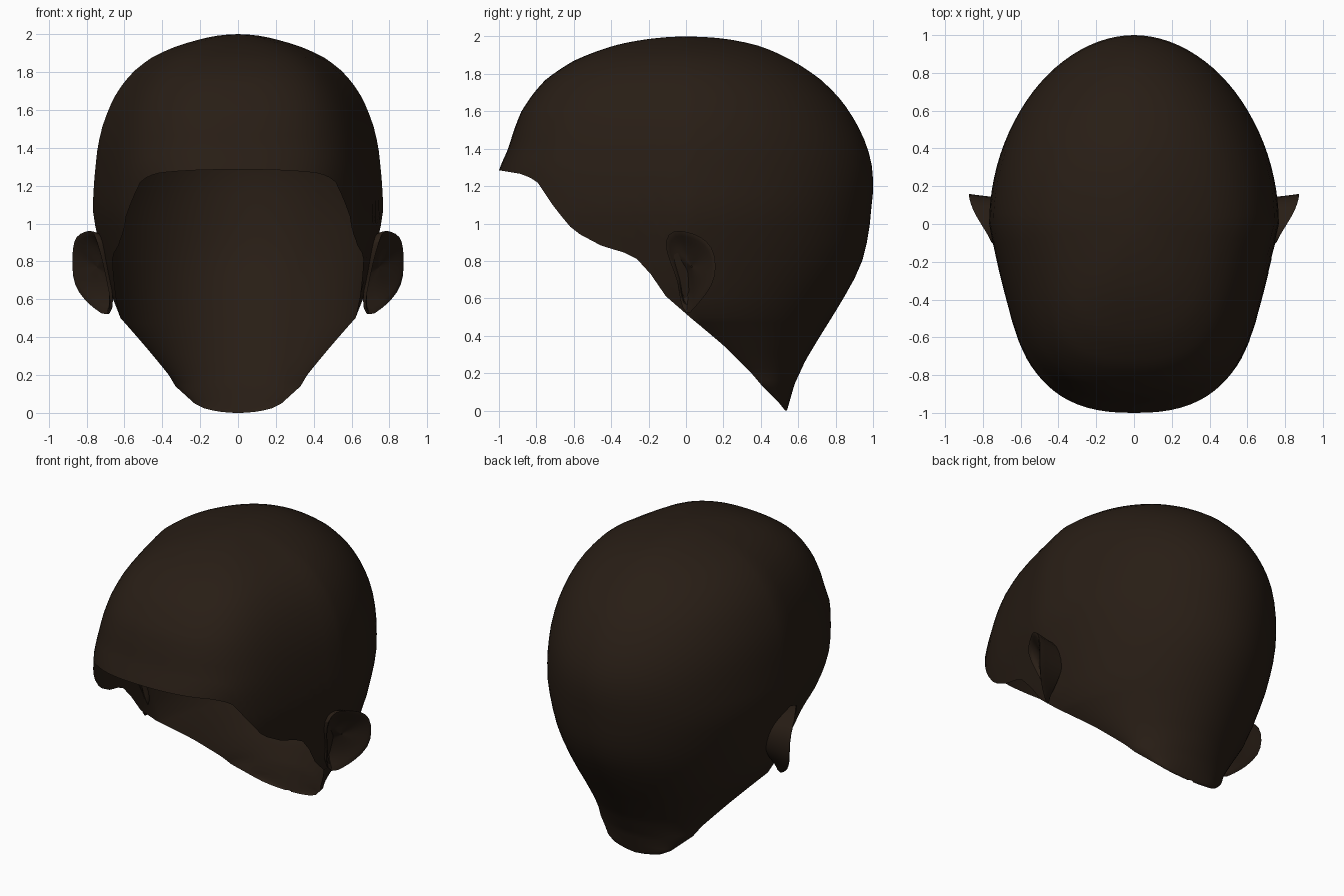
import bpy, bmesh
from math import sin, cos, pi, sqrt

if "Cube" in bpy.data.objects:
    bpy.data.objects.remove(bpy.data.objects["Cube"])

mat = bpy.data.materials.new("dark_brown")
mat.diffuse_color = (0.021, 0.0125, 0.0075, 1)
mat.use_nodes = True
mat.node_tree.nodes["Principled BSDF"].inputs["Base Color"].default_value = mat.diffuse_color

def lerp(table, k):
    """Piecewise linear lookup in a list of (key, value), keys ascending."""
    if k <= table[0][0]:
        return table[0][1]
    for (a, va), (b, vb) in zip(table, table[1:]):
        if k <= b:
            return va + (vb - va) * (k - a) / (b - a)
    return table[-1][1]

def by_depth(pts):
    """Key (z, value) points by the square root of depth below the crown."""
    return sorted((sqrt(2 - z), v) for z, v in pts)

# Skull outlines against height
HALF_W = by_depth([(2, 0), (1.97, .21), (1.93, .34), (1.88, .45), (1.8, .555), (1.7, .635),
                   (1.6, .685), (1.5, .72), (1.4, .742), (1.2, .762), (1.05, .768), (.83, .72),
                   (.6, .66), (.5, .62), (.34, .48), (.2, .365), (.14, .33), (.05, .23),
                   (.02, .17), (.005, .09), (0, .02)])
FRONT = by_depth([(2, 0), (1.99, .17), (1.96, .35), (1.87, .6), (1.77, .75), (1.69, .82),
                  (1.6, .88), (1.5, .92), (1.4, .95), (1.29, 1)])
BACK = by_depth([(2, 0), (1.99, .19), (1.95, .39), (1.87, .57), (1.77, .72), (1.66, .83),
                 (1.54, .91), (1.41, .97), (1.28, 1), (1.17, 1), (.97, .98), (.83, .955),
                 (.68, .89), (.53, .8), (.27, .64), (.14, .58), (0, .54)])
CENTRE = by_depth([(.55, 0), (.5, .02), (.34, .21), (.2, .35), (.14, .4), (.05, .49), (0, .53)])
# Hairline height against y
HAIRLINE = [(-1, 1.285), (-.88, 1.265), (-.8, 1.23), (-.7, 1.08), (-.6, .96),
            (-.45, .88), (-.28, .83), (-.18, .72), (-.1, .6), (0, .5)]
NF, NB = 2.45, 1.95

def skin(a, u):
    """Point on the skull at angle a (0 = front) and root depth u."""
    c, s = cos(a), sin(a)
    n = NF if c > 0 else NB
    cy = lerp(CENTRE, u)
    reach = (lerp(FRONT, u) + cy) if c > 0 else (lerp(BACK, u) - cy)
    r = abs(c) ** (2 / n)
    temple = 1 - .08 * sin(pi * r) if c > 0 else 1   # hollow at the temples
    x = lerp(HALF_W, u) * temple * abs(s) ** (2 / n) * (1 if s >= 0 else -1)
    y = cy - reach * r * (1 if c >= 0 else -1)
    return x, y, 2 - u * u

def hem(a):
    c = cos(a)
    return sqrt(2 - (lerp(HAIRLINE, -c ** (2 / NF)) if c > 1e-6 else .5))

def finish(bm, name, angle):
    bmesh.ops.remove_doubles(bm, verts=bm.verts, dist=.0005)
    bmesh.ops.recalc_face_normals(bm, faces=bm.faces)
    me = bpy.data.meshes.new(name)
    bm.to_mesh(me)
    bm.free()
    me.materials.append(mat)
    ob = bpy.data.objects.new(name, me)
    bpy.context.collection.objects.link(ob)
    bpy.ops.object.select_all(action='DESELECT')
    ob.select_set(True)
    bpy.context.view_layer.objects.active = ob
    bpy.ops.object.shade_smooth_by_angle(angle=angle)
    return ob

def patch(bm, rows):
    grid = [[bm.verts.new(p) for p in r] for r in rows]
    for r, q in zip(grid, grid[1:]):
        for i in range(len(r) - 1):
            bm.faces.new((r[i], r[i + 1], q[i + 1], q[i]))

# Scalp: open shell from crown to hairline, plus the nape below the ears
COLS, ROWS, NAPE = 96, 28, 24
bm = bmesh.new()
angles = [2 * pi * i / COLS for i in range(COLS + 1)]
patch(bm, [[skin(a, max(.001, hem(a) * j / ROWS)) for a in angles] for j in range(ROWS + 1)])
back = angles[COLS // 4:3 * COLS // 4 + 1]
u0, u1 = sqrt(1.5), sqrt(2)
patch(bm, [[skin(a, u0 + (u1 - u0) * (1 - (1 - j / NAPE) ** 1.5)) for a in back]
           for j in range(NAPE + 1)])
finish(bm, "scalp", pi / 3)

# Ears: flared rim, hollow front and a back wall running into the scalp
RIM = [(-.13, .92, .755), (-.07, .975, .775), (0, .965, .82), (.08, .94, .865), (.15, .88, .882),
       (.17, .77, .885), (.15, .67, .875), (.09, .59, .82), (.045, .54, .765), (0, .485, .69),
       (-.04, .59, .68), (-.04, .68, .70), (-.09, .79, .72)]

def ring(scale, dx, x=None):
    cy, cz = .03, .77
    return [(dx + px if x is None else x, cy + (py - cy) * scale, cz + (pz - cz) * scale)
            for py, pz, px in RIM]

for side, label in ((1, "left"), (-1, "right")):
    bm = bmesh.new()
    loops = [ring(.8, 0, .68), ring(.93, -.035), ring(1, 0), ring(.84, -.015),
             ring(.55, -.055), ring(.02, 0, .745)]
    patch(bm, [[(side * x, y, z) for x, y, z in r + r[:1]] for r in loops])
    ear = finish(bm, label + "_ear", pi / 3)
    ear.modifiers.new("round", 'SUBSURF').levels = 1
